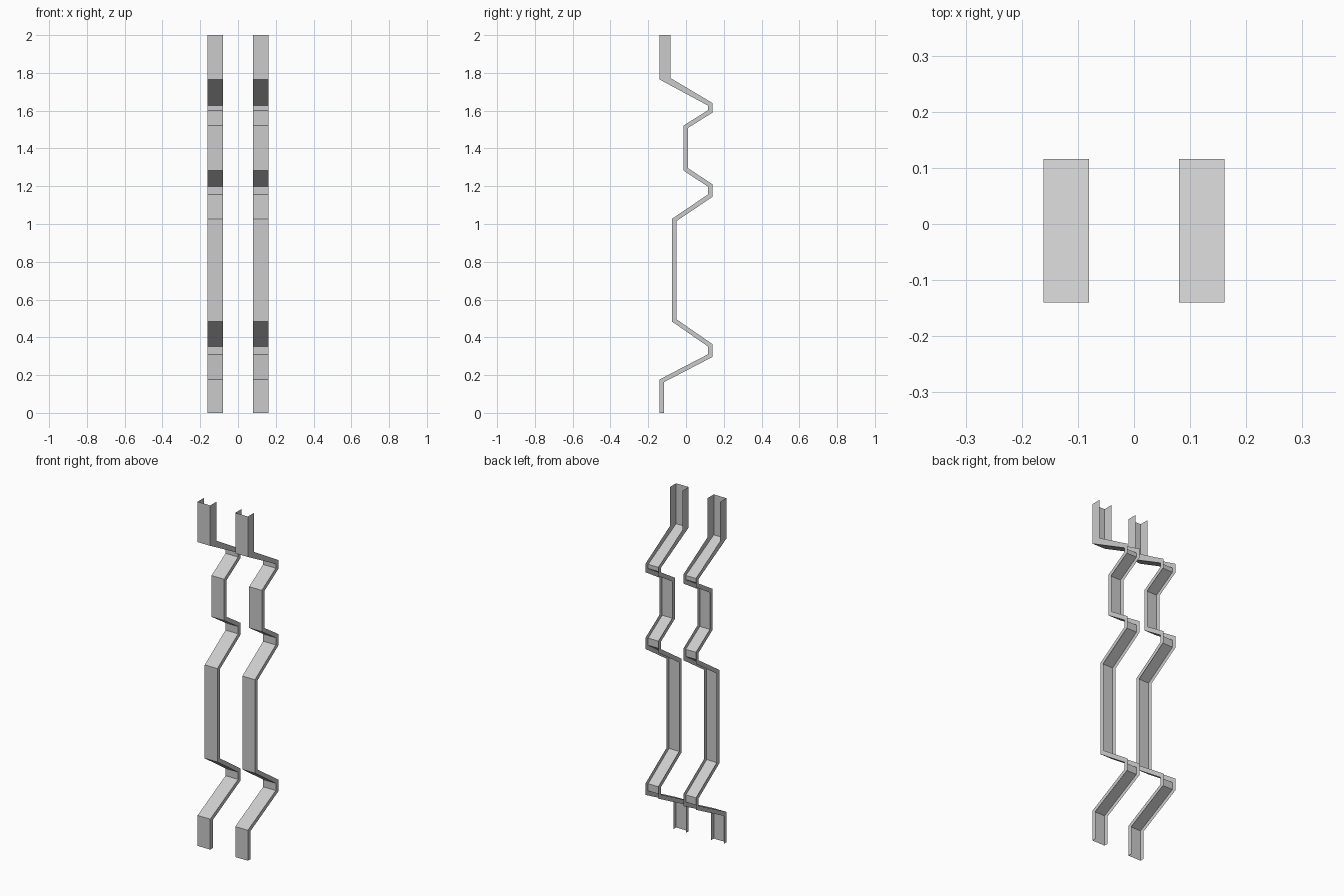
import bpy, bmesh
from mathutils import Vector

cube = bpy.data.objects.get("Cube")
if cube:
    bpy.data.objects.remove(cube, do_unlink=True)

# One plain grey for the sheet metal
grey = bpy.data.materials.new("light_grey_metal")
grey.use_nodes = True
colour = (0.6, 0.6, 0.6, 1)
grey.diffuse_color = colour
grey.node_tree.nodes["Principled BSDF"].inputs["Base Color"].default_value = colour

# Front line of the bent channel as (y, z), bottom to top
FRONT, MID, UPPER, BACK = -0.14, -0.075, -0.012, 0.116
path = [Vector(p) for p in (
    (FRONT, 0), (FRONT, 0.177), (BACK, 0.31), (BACK, 0.352),
    (MID, 0.484), (MID, 1.027), (BACK, 1.156), (BACK, 1.198),
    (UPPER, 1.282), (UPPER, 1.522), (BACK, 1.602), (BACK, 1.627),
    (FRONT, 1.765), (FRONT, 2))]
INNER, OUTER = 0.0805, 0.1615
DEPTH, TOP_DEPTH = 0.0235, 0.057


def side_normal(a, b):
    d = (b - a).normalized()
    return Vector((d.y, -d.x))


def flange_edge(points):
    """Mitred offset of the front line towards the back."""
    normals = [side_normal(a, b) for a, b in zip(points, points[1:])]
    edge = []
    for i, p in enumerate(points):
        n0, n1 = normals[max(i - 1, 0)], normals[min(i, len(normals) - 1)]
        edge.append(p + (n0 + n1) * (DEPTH / (1 + n0.dot(n1))))
    # The top length has deeper flanges
    edge[-2] = Vector((FRONT + TOP_DEPTH, 1.773))
    edge[-1] = Vector((FRONT + TOP_DEPTH, 2))
    return edge


def channel(name, x0, x1):
    """Thin U channel, open to the back, following the bent path."""
    bm = bmesh.new()
    rows = []
    for f, b in zip(path, flange_edge(path)):
        section = ((x0, b), (x0, f), (x1, f), (x1, b))
        rows.append([bm.verts.new((x, p.x, p.y)) for x, p in section])
    for low, high in zip(rows, rows[1:]):
        for i in range(3):
            bm.faces.new((low[i], low[i + 1], high[i + 1], high[i]))
    mesh = bpy.data.meshes.new(name)
    bm.to_mesh(mesh)
    bm.free()
    mesh.materials.append(grey)
    obj = bpy.data.objects.new(name, mesh)
    bpy.context.collection.objects.link(obj)
    return obj


channel("left_channel_rail", INNER, OUTER)
channel("right_channel_rail", -OUTER, -INNER)
